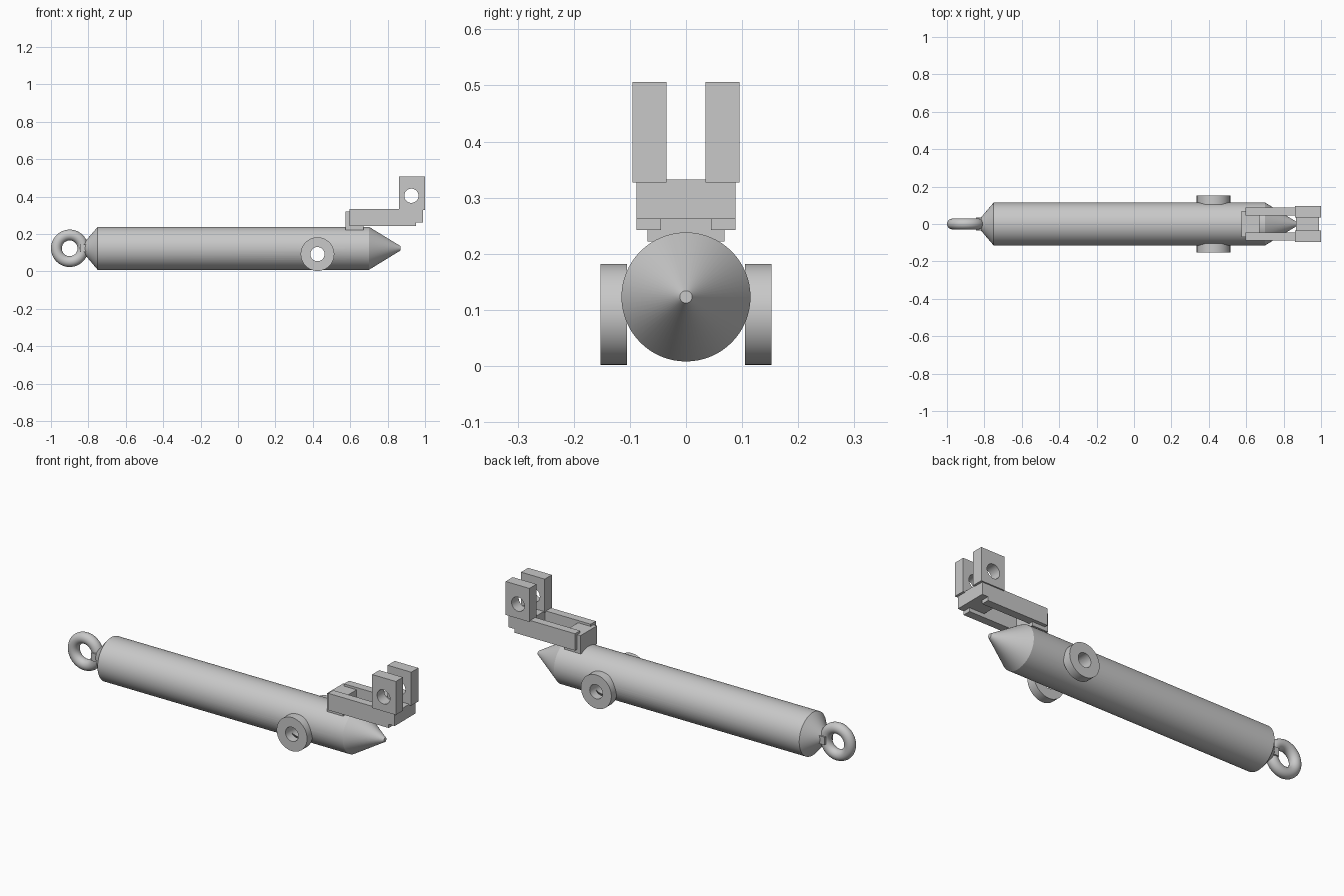
import bpy, bmesh, math
from mathutils import Matrix, Vector

cube = bpy.data.objects.get("Cube")
if cube:
    bpy.data.objects.remove(cube, do_unlink=True)

steel = bpy.data.materials.new("plain_grey_steel")
steel.use_nodes = True
grey = (0.58, 0.58, 0.58, 1)
steel.diffuse_color = grey
steel.node_tree.nodes["Principled BSDF"].inputs["Base Color"].default_value = grey


def make(name, bm):
    bmesh.ops.recalc_face_normals(bm, faces=bm.faces)
    mesh = bpy.data.meshes.new(name)
    bm.to_mesh(mesh)
    bm.free()
    mesh.materials.append(steel)
    obj = bpy.data.objects.new(name, mesh)
    bpy.context.collection.objects.link(obj)
    return obj


def box(name, x, y, z):
    """Box from (min, max) pairs on each axis."""
    bm = bmesh.new()
    size = [b - a for a, b in (x, y, z)]
    mid = Vector([(a + b) / 2 for a, b in (x, y, z)])
    bmesh.ops.create_cube(bm, size=1, matrix=Matrix.Translation(mid) @ Matrix.Diagonal((*size, 1)))
    return make(name, bm)


def cylinder_y(name, x, z, radius, y, segments=48):
    """Cylinder lying along y between two y values."""
    bm = bmesh.new()
    place = Matrix.Translation((x, sum(y) / 2, z)) @ Matrix.Rotation(math.pi / 2, 4, "X")
    bmesh.ops.create_cone(bm, cap_ends=True, segments=segments, radius1=radius,
                          radius2=radius, depth=y[1] - y[0], matrix=place)
    return make(name, bm)


def activate(obj):
    bpy.ops.object.select_all(action="DESELECT")
    obj.select_set(True)
    bpy.context.view_layer.objects.active = obj


def smooth(obj):
    activate(obj)
    bpy.ops.object.shade_smooth_by_angle(angle=math.radians(30))


def drill(obj, x, z, radius):
    """Cut a round hole right through along y."""
    cutter = cylinder_y("hole_cutter", x, z, radius, (-0.4, 0.4), 32)
    cutter.hide_render = True
    mod = obj.modifiers.new("hole", "BOOLEAN")
    mod.operation = "DIFFERENCE"
    mod.solver = "EXACT"
    mod.object = cutter
    activate(obj)
    bpy.ops.object.modifier_apply(modifier=mod.name)
    bpy.data.objects.remove(cutter, do_unlink=True)
    smooth(obj)


def lathe_x(name, profile, z, segments=64):
    """Turn (x, radius) points around an axis along x, with capped ends."""
    bm = bmesh.new()
    rings = []
    for x, r in profile:
        angles = [2 * math.pi * i / segments for i in range(segments)]
        rings.append([bm.verts.new((x, r * math.cos(a), z + r * math.sin(a))) for a in angles])
    for a, b in zip(rings, rings[1:]):
        for i in range(segments):
            j = (i + 1) % segments
            bm.faces.new((a[i], a[j], b[j], b[i]))
    bm.faces.new(rings[0])
    bm.faces.new(rings[-1])
    return make(name, bm)


AXIS = 0.123
PIVOT = (0.425, 0.092)

# Cylindrical body with a tapered tail and a pointed nose
body = lathe_x("body", [(-0.82, 0.033), (-0.75, 0.115), (0.70, 0.115), (0.87, 0.011)], AXIS)
drill(body, *PIVOT, 0.038)

# Tail ring and its neck
bpy.ops.mesh.primitive_torus_add(major_radius=0.071, minor_radius=0.029, major_segments=48,
                                 minor_segments=20, location=(-0.9, 0, AXIS),
                                 rotation=(math.pi / 2, 0, 0))
ring = bpy.context.object
ring.name = "tail_ring"
ring.data.materials.append(steel)
smooth(ring)
box("tail_neck", (-0.845, -0.81), (-0.036, 0.036), (AXIS - 0.021, AXIS + 0.021))

# Bracket crosspieces
box("bracket_foot", (0.575, 0.67), (-0.069, 0.069), (0.222, 0.32))
box("bracket_crosspiece", (0.865, 0.988), (-0.088, 0.088), (0.262, 0.332))

# Parts on both sides: pivot collars, rails and drilled lugs
for side, s in (("left", 1), ("right", -1)):
    def span(a, b):
        return tuple(sorted((s * a, s * b)))
    collar = cylinder_y(f"pivot_collar_{side}", *PIVOT, 0.09, span(0.105, 0.152))
    drill(collar, *PIVOT, 0.038)
    box(f"bracket_rail_{side}", (0.595, 0.953), span(0.045, 0.088), (0.242, 0.332))
    lug = box(f"bracket_lug_{side}", (0.86, 1.0), span(0.035, 0.095), (0.327, 0.506))
    drill(lug, 0.927, 0.404, 0.038)
